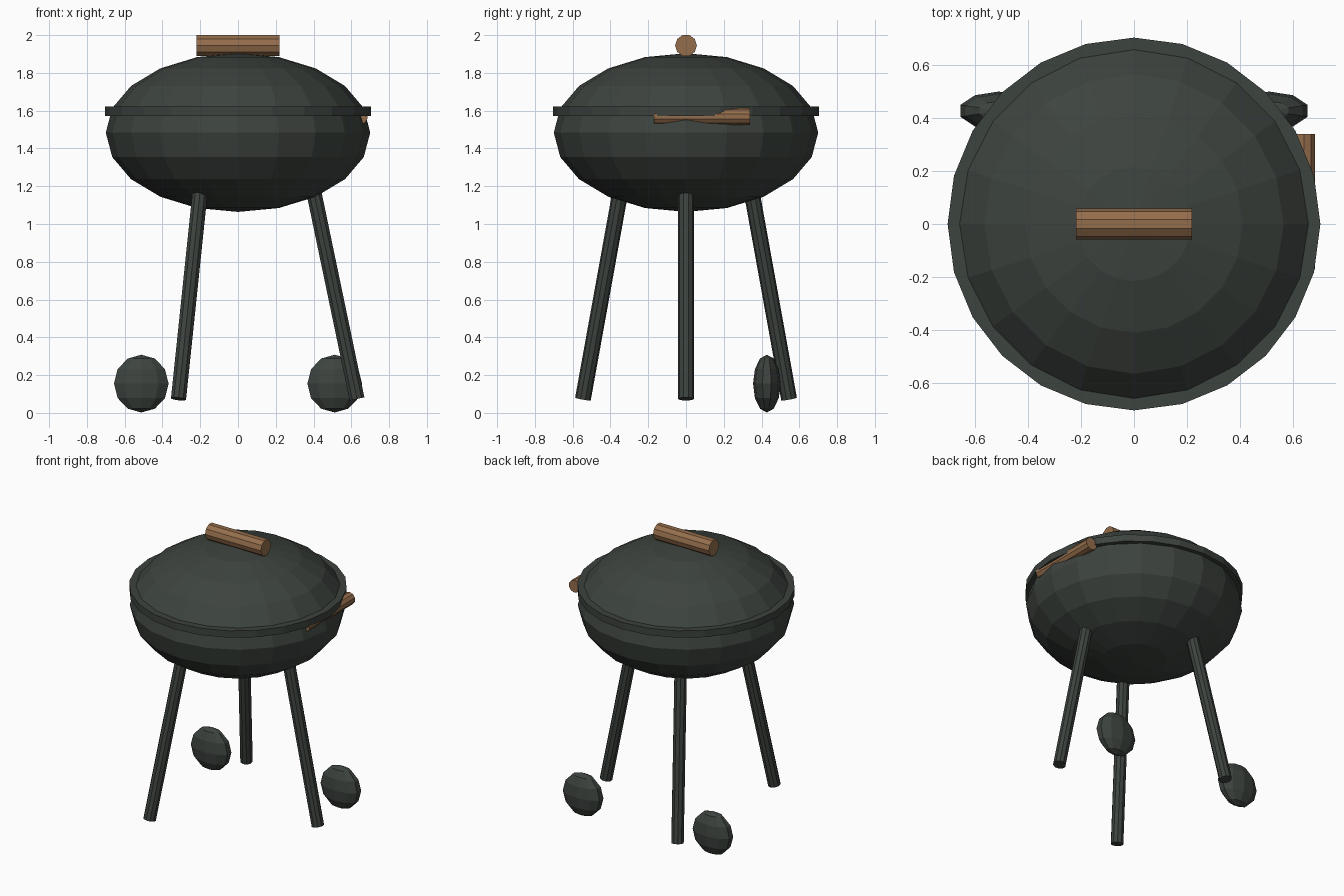
import bpy, bmesh, math
from mathutils import Vector, Matrix

if "Cube" in bpy.data.objects:
    bpy.data.objects.remove(bpy.data.objects["Cube"])


def material(name, rgb):
    m = bpy.data.materials.new(name)
    m.diffuse_color = (*rgb, 1)
    m.use_nodes = True
    m.node_tree.nodes["Principled BSDF"].inputs["Base Color"].default_value = m.diffuse_color
    return m


IRON = material("dark_green_iron", (0.046, 0.056, 0.048))
WOOD = material("brown_wood", (0.30, 0.155, 0.072))


def finish(name, bm, mat):
    me = bpy.data.meshes.new(name)
    bm.to_mesh(me)
    bm.free()
    me.materials.append(mat)
    ob = bpy.data.objects.new(name, me)
    bpy.context.collection.objects.link(ob)
    return ob


def ellipsoid(name, centre, radii, segments, rings, mat):
    bm = bmesh.new()
    bmesh.ops.create_uvsphere(bm, u_segments=segments, v_segments=rings, radius=1)
    bmesh.ops.scale(bm, vec=radii, verts=bm.verts)
    bmesh.ops.translate(bm, vec=centre, verts=bm.verts)
    return finish(name, bm, mat)


def rod(name, start, end, radius, sides, mat):
    a, b = Vector(start), Vector(end)
    d = b - a
    # tilt away from z by the smallest turn, so the facets stay aligned
    turn = Vector((0, 0, 1)).rotation_difference(d).to_matrix().to_4x4()
    bm = bmesh.new()
    bmesh.ops.create_cone(bm, cap_ends=True, segments=sides, radius1=radius,
                          radius2=radius, depth=d.length,
                          matrix=Matrix.Translation((a + b) / 2) @ turn)
    return finish(name, bm, mat)


# Bowl and lid body, with the rim band around it
ellipsoid("bowl_and_lid", (0, 0, 1.484), (0.70, 0.70, 0.42), 20, 10, IRON)
rod("rim", (0, 0, 1.572), (0, 0, 1.621), 0.705, 24, IRON)

# Wooden handles
rod("lid_handle", (-0.22, 0, 1.945), (0.22, 0, 1.945), 0.058, 10, WOOD)
rod("side_handle", (0.643, -0.17, 1.569), (0.643, 0.34, 1.569), 0.044, 10, WOOD)

# Three splayed legs
for i in range(3):
    c, s = math.cos(i * math.tau / 3), math.sin(i * math.tau / 3)
    rod(f"leg_{i + 1}", (0.63 * c, 0.63 * s, 0.074),
        (0.395 * c, 0.395 * s, 1.20), 0.042, 10, IRON)

# Pair of flattened wheels at the back
for side, x in (("left", -0.512), ("right", 0.512)):
    ellipsoid(f"{side}_wheel", (x, 0.428, 0.155), (0.152, 0.073, 0.153), 10, 6, IRON)
